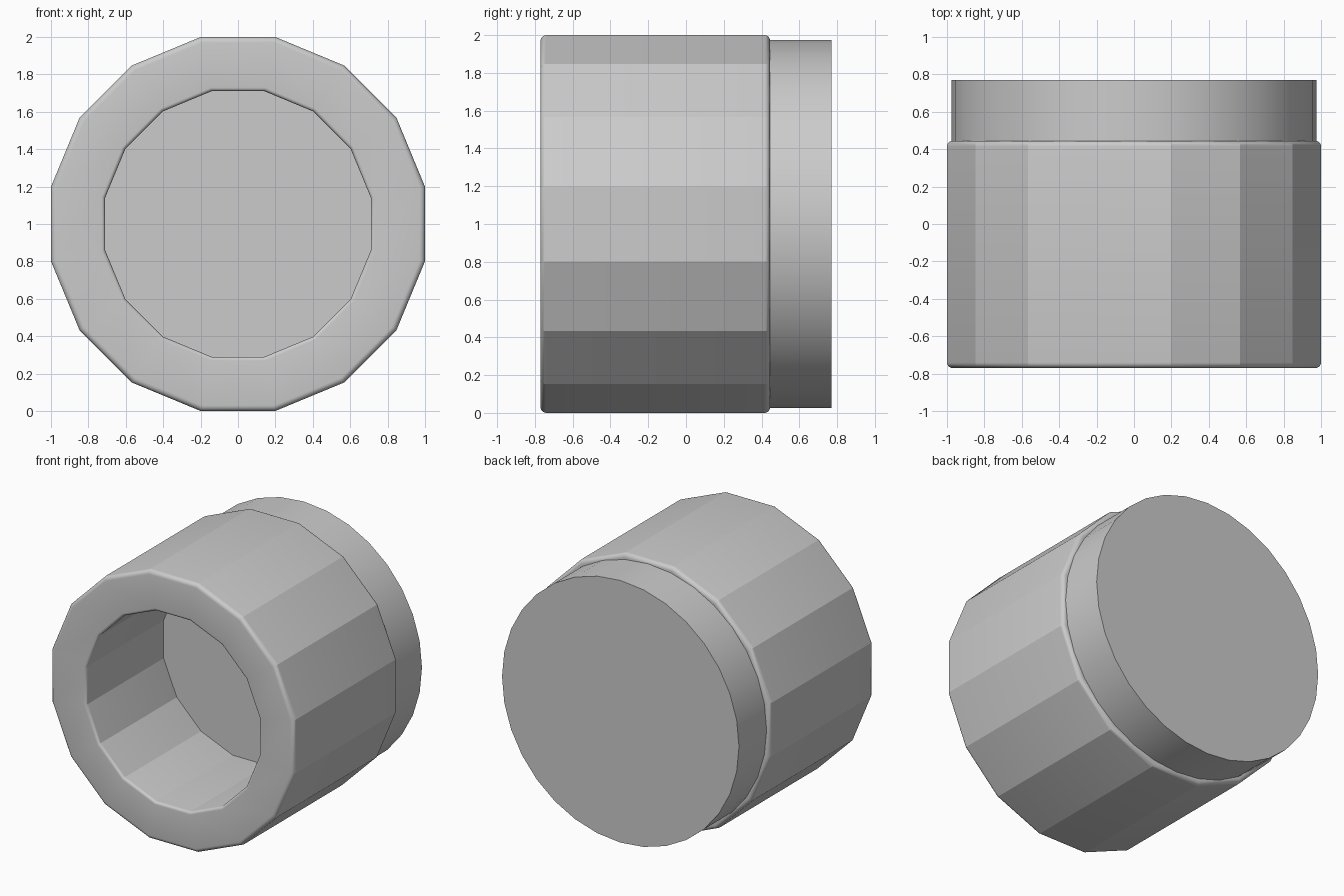
import bpy, bmesh, math

cube = bpy.data.objects.get("Cube")
if cube:
    bpy.data.objects.remove(cube, do_unlink=True)

grey = bpy.data.materials.new("plain grey")
grey.use_nodes = True
grey.diffuse_color = (0.6, 0.6, 0.6, 1)
grey.node_tree.nodes["Principled BSDF"].inputs["Base Color"].default_value = (0.6, 0.6, 0.6, 1)

SIDES = 16
FLAT = 1 / math.cos(math.pi / SIDES)   # flat-to-centre distance -> corner radius


def arc(cr, cy, size, start, end, steps=5):
    """Rounded corner of a profile, as (radius, y) points."""
    angles = [math.radians(start + (end - start) * i / steps) for i in range(steps + 1)]
    return [(cr + size * math.cos(a), cy + size * math.sin(a)) for a in angles]


def lathe(name, profile, sides, offset, corner, closed, angle):
    """Sweep a profile of (radius, y) points around the y axis at z = 1."""
    bm = bmesh.new()
    rings = []
    for r, y in profile:
        ring = []
        for i in range(sides):
            a = 2 * math.pi * (i + offset) / sides
            ring.append(bm.verts.new((r * corner * math.cos(a), y, 1 + r * corner * math.sin(a))))
        rings.append(ring)
    pairs = list(zip(rings, rings[1:]))
    if closed:
        pairs.append((rings[-1], rings[0]))
    else:
        bm.faces.new(rings[0])
        bm.faces.new(rings[-1])
    for a, b in pairs:
        for i in range(sides):
            j = (i + 1) % sides
            bm.faces.new((a[i], a[j], b[j], b[i]))
    bmesh.ops.recalc_face_normals(bm, faces=bm.faces)
    mesh = bpy.data.meshes.new(name)
    bm.to_mesh(mesh)
    bm.free()
    mesh.materials.append(grey)
    obj = bpy.data.objects.new(name, mesh)
    bpy.context.collection.objects.link(obj)
    bpy.ops.object.select_all(action="DESELECT")
    obj.select_set(True)
    bpy.context.view_layer.objects.active = obj
    bpy.ops.object.shade_smooth_by_angle(angle=math.radians(angle))
    return obj


# Faceted sleeve with rounded rims and a deep round opening at the front
BEVEL, FRONT, BACK = 0.03, -0.77, 0.445
OUTER, INNER = 1.0, 0.71
sleeve = (arc(INNER + 0.02, FRONT + 0.02, 0.02, 180, 270)
          + arc(OUTER - BEVEL, FRONT + BEVEL, BEVEL, 270, 360)
          + arc(OUTER - BEVEL, BACK - BEVEL, BEVEL, 0, 90)
          + arc(INNER + 0.02, BACK - 0.02, 0.02, 90, 180))
lathe("faceted_sleeve", sleeve, SIDES, 0.5, FLAT, True, 20)

# Smooth plug that closes the opening and sticks out at the back
lathe("rear_plug", [(0.975, 0.14), (0.975, 0.77)], 32, 0, 1, False, 30)
